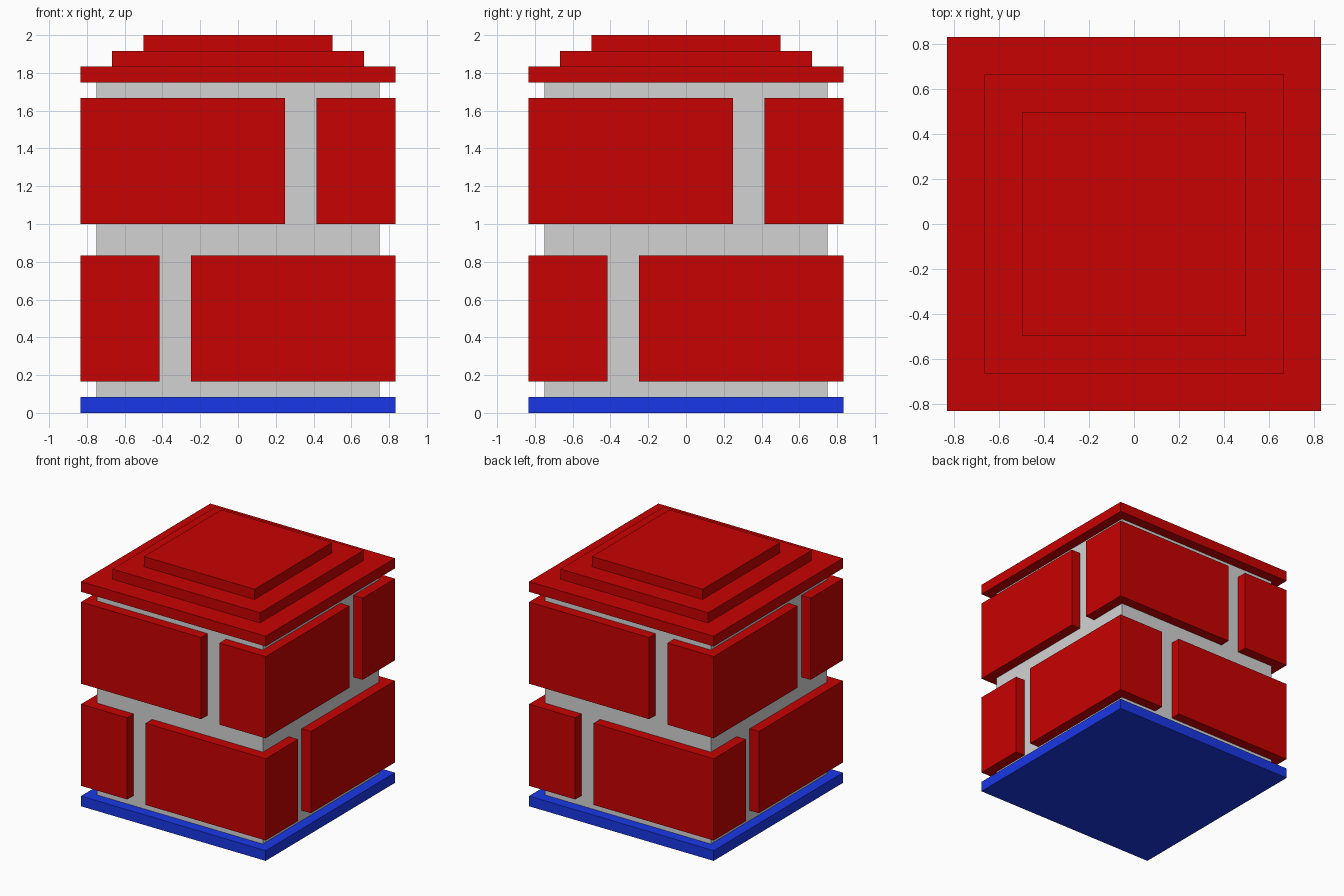
import bpy, bmesh, math
from mathutils import Matrix

if "Cube" in bpy.data.objects:
    bpy.data.objects.remove(bpy.data.objects["Cube"])

U = 1 / 12  # module: the model is 24 modules tall


def material(name, rgb):
    m = bpy.data.materials.new(name)
    m.diffuse_color = (*rgb, 1)
    m.use_nodes = True
    m.node_tree.nodes["Principled BSDF"].inputs["Base Color"].default_value = m.diffuse_color
    return m


RED = material("brick red", (0.58, 0.0005, 0.0005))
GREY = material("mortar grey", (0.65, 0.65, 0.65))
BLUE = material("base blue", (0.01, 0.038, 0.8))


def prism(name, profile, z0, z1, mat, turns=0):
    """Extrude an xy profile (in modules) from z0 to z1, then quarter-turn about z."""
    bm = bmesh.new()
    face = bm.faces.new([bm.verts.new((x * U, y * U, z0 * U)) for x, y in profile])
    ext = bmesh.ops.extrude_face_region(bm, geom=[face])
    top = [v for v in ext["geom"] if isinstance(v, bmesh.types.BMVert)]
    bmesh.ops.translate(bm, verts=top, vec=(0, 0, (z1 - z0) * U))
    bm.transform(Matrix.Rotation(turns * math.pi / 2, 4, 'Z'))
    bmesh.ops.recalc_face_normals(bm, faces=bm.faces)
    mesh = bpy.data.meshes.new(name)
    bm.to_mesh(mesh)
    bm.free()
    mesh.materials.append(mat)
    obj = bpy.data.objects.new(name, mesh)
    bpy.context.collection.objects.link(obj)


def slab(name, r, z0, z1, mat):
    prism(name, [(-r, -r), (r, -r), (r, r), (-r, r)], z0, z1, mat)


# Base plate, mortar core and stepped cap
slab("base_plate", 10, 0, 1, BLUE)
slab("mortar_core", 9, 1, 21, GREY)
for i, r in enumerate((10, 8, 6)):
    slab(f"cap_step_{i + 1}", r, 21 + i, 22 + i, RED)

# L-shaped bricks wrap each corner; the two courses have staggered joints
INNER = 8.9  # slightly sunk into the core
for course, z0, front_end, side_end in (("lower", 2, -3, -5), ("upper", 12, 5, 3)):
    corner = [(front_end, -10), (10, -10), (10, side_end),
              (INNER, side_end), (INNER, -INNER), (front_end, -INNER)]
    for k in range(4):
        prism(f"{course}_corner_brick_{k + 1}", corner, z0, z0 + 8, RED, k)
